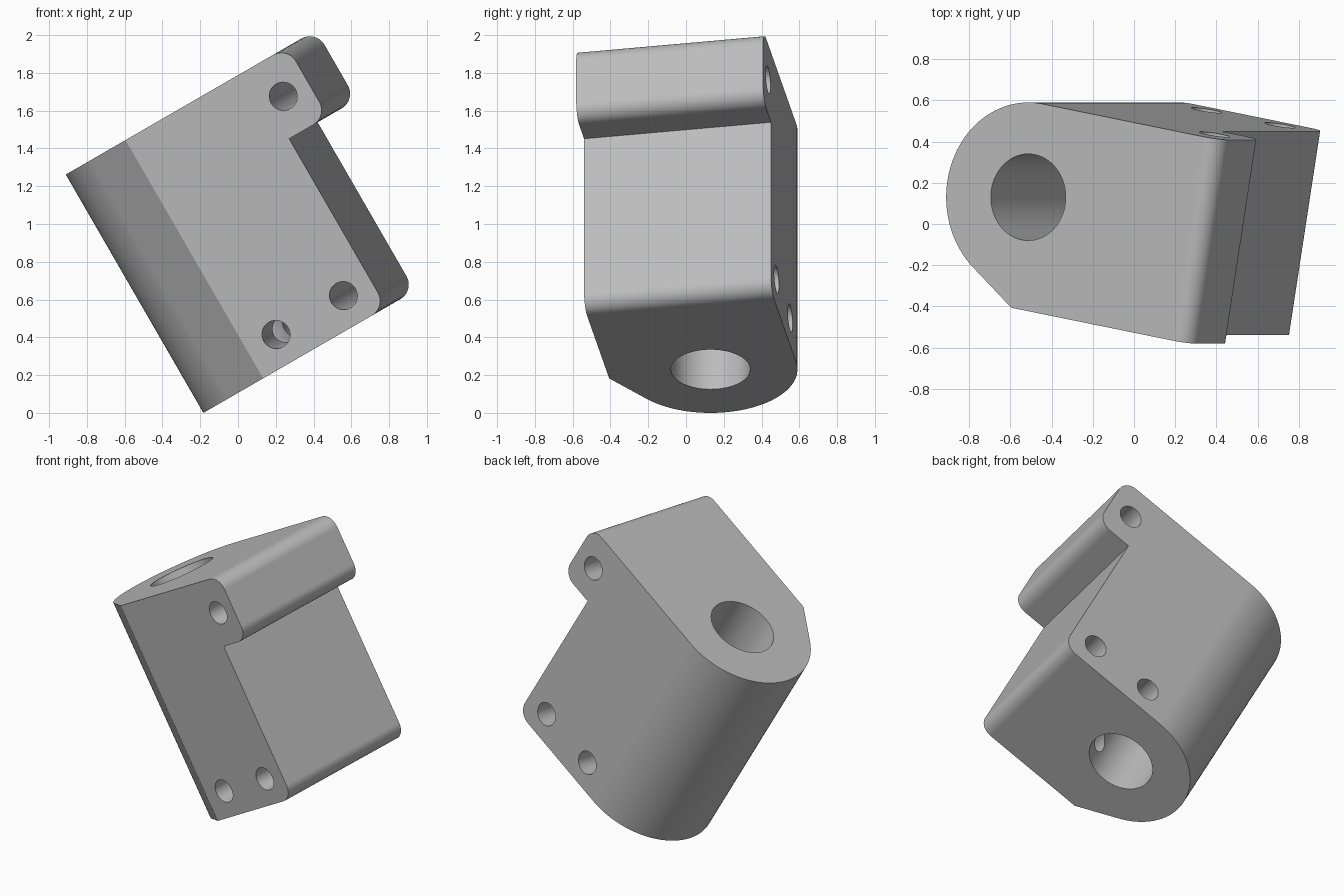
import bpy, bmesh
from math import radians, sin, cos, acos, pi
from mathutils import Matrix, Vector

if "Cube" in bpy.data.objects:
    bpy.data.objects.remove(bpy.data.objects["Cube"])

# Main sizes, in the bracket's own frame (z along the bore, bore centred on 0, 0)
LENGTH, OUTER_R, BORE_R = 1.457, 0.46, 0.21
FRONT, BACK = -0.545, 0.46
WALL, EAR, EAR_BASE = 0.765, 1.005, 1.03
FILLET, HOLE_R = 0.09, 0.075

metal = bpy.data.materials.new("grey metal")
metal.use_nodes = True
colour = (0.5, 0.5, 0.5, 1)
metal.diffuse_color = colour
metal.node_tree.nodes["Principled BSDF"].inputs["Base Color"].default_value = colour


def arc(cx, cy, r, start, end, steps):
    return [(cx + r * cos(start + (end - start) * i / steps),
             cy + r * sin(start + (end - start) * i / steps)) for i in range(steps + 1)]


def prism(name, outline, offset):
    """Extrude a closed outline of 3D points along an offset."""
    bm = bmesh.new()
    face = bm.faces.new([bm.verts.new(p) for p in outline])
    new = bmesh.ops.extrude_face_region(bm, geom=[face], use_keep_orig=True)["geom"]
    bmesh.ops.translate(bm, vec=Vector(offset),
                        verts=[v for v in new if isinstance(v, bmesh.types.BMVert)])
    bmesh.ops.recalc_face_normals(bm, faces=bm.faces)
    mesh = bpy.data.meshes.new(name)
    bm.to_mesh(mesh)
    bm.free()
    mesh.materials.append(metal)
    obj = bpy.data.objects.new(name, mesh)
    bpy.context.collection.objects.link(obj)
    return obj


def combine(target, cutter, operation):
    """Apply a boolean and discard the cutter."""
    cutter.hide_render = True
    mod = target.modifiers.new(operation, "BOOLEAN")
    mod.operation, mod.object, mod.solver = operation, cutter, "EXACT"
    bpy.context.view_layer.objects.active = target
    bpy.ops.object.modifier_apply(modifier=mod.name)
    bpy.data.objects.remove(cutter)


# Plan outline: round boss, slanted flat and straight block
tangent = 1.5 * pi - acos(OUTER_R / -FRONT)
plan = arc(0, 0, OUTER_R, pi / 2, tangent, 48)
plan += [(0, FRONT), (EAR, FRONT), (EAR, BACK)]
body = prism("clamp_body", [(x, y, 0) for x, y in plan], (0, 0, LENGTH))

# Side outline: block with filleted corners and a projecting ear
f = FILLET
side = [(-1, 0)]
side += arc(WALL - f, f, f, -pi / 2, 0, 10)
side += [(WALL, EAR_BASE)]
side += arc(EAR - f, EAR_BASE + f, f, -pi / 2, 0, 10)
side += arc(EAR - f, LENGTH - f, f, 0, pi / 2, 10)
side += [(-1, LENGTH)]
combine(body, prism("side_cutter", [(x, -1, z) for x, z in side], (0, 2, 0)), "INTERSECT")

# Bore and the three cross holes
ring = arc(0, 0, BORE_R, 0, 2 * pi, 64)[:-1]
combine(body, prism("bore_cutter", [(x, y, -1) for x, y in ring], (0, 0, 4)), "DIFFERENCE")
for x, z in ((0.178, 0.167), (0.596, 0.167), (0.852, 1.24)):
    ring = arc(x, z, HOLE_R, 0, 2 * pi, 40)[:-1]
    combine(body, prism("hole_cutter", [(a, -1, b) for a, b in ring], (0, 2, 0)), "DIFFERENCE")

# Smooth the curved walls, keep the flats crisp
bpy.ops.object.select_all(action="DESELECT")
body.select_set(True)
bpy.context.view_layer.objects.active = body
bpy.ops.object.shade_smooth_by_angle(angle=radians(25))
weighted = body.modifiers.new("flat_normals", "WEIGHTED_NORMAL")
weighted.keep_sharp = True

# Tilt and turn the part into place
body.matrix_world = (Matrix.Translation((0.215, 0.13, 0.23))
                     @ Matrix.Rotation(radians(-30), 4, "Y")
                     @ Matrix.Rotation(radians(-10), 4, "Z"))
